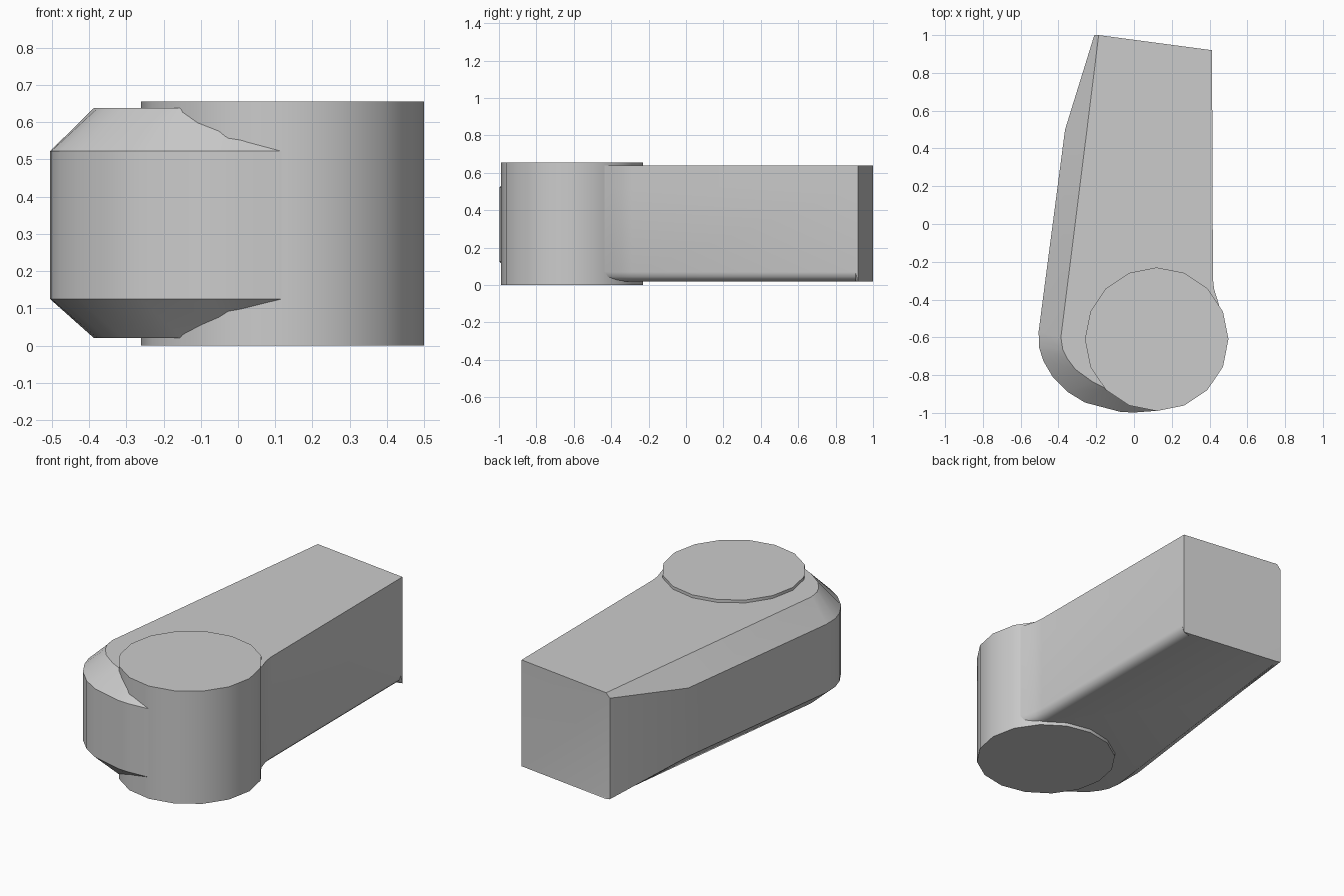
import bpy, bmesh, math
from mathutils import Vector

cube = bpy.data.objects.get("Cube")
if cube:
    bpy.data.objects.remove(cube, do_unlink=True)

BOTTOM, TOP = 0.02, 0.638
LOW, HIGH = 0.125, 0.522

grey = bpy.data.materials.new("plain grey")
grey.use_nodes = True
colour = (0.6, 0.6, 0.6, 1)
grey.diffuse_color = colour
grey.node_tree.nodes["Principled BSDF"].inputs["Base Color"].default_value = colour


def finish(obj, angle):
    obj.data.materials.append(grey)
    bpy.ops.object.select_all(action='DESELECT')
    obj.select_set(True)
    bpy.context.view_layer.objects.active = obj
    bpy.ops.object.shade_smooth_by_angle(angle=math.radians(angle))


def chamfered(outer, inner, low=LOW, high=HIGH):
    """Column of points from bottom to top, sloped at both ends."""
    a, b = Vector((*inner, BOTTOM)), Vector((*outer, low))
    return [a, a.lerp(b, 1 / 3), a.lerp(b, 2 / 3), b,
            Vector((*outer, high)), Vector((*inner, TOP))]


def rounded(x, y, r):
    """Column with a round lower edge facing +x and a square upper edge."""
    column = []
    for i in range(4):
        t = math.radians(30 * i)
        column.append(Vector((x - r + r * math.sin(t), y,
                              BOTTOM + r - r * math.cos(t))))
    return column + [Vector((x, y, HIGH)), Vector((x, y, TOP))]


# Arm: columns listed around its plan, from the far end past the rounded nose
columns = [
    chamfered((-0.21, 1.0), (-0.187, 1.0), 0.025, 0.612),
    chamfered((-0.365, 0.5), (-0.249, 0.5)),
    chamfered((-0.505, -0.57), (-0.387, -0.6)),
    chamfered((-0.502, -0.655), (-0.377, -0.665)),
    chamfered((-0.48, -0.725), (-0.355, -0.71)),
    chamfered((-0.43, -0.81), (-0.31, -0.77)),
    chamfered((-0.35, -0.89), (-0.22, -0.835)),
    chamfered((-0.26, -0.945), (-0.15, -0.87)),
    chamfered((-0.07, -0.995), (-0.03, -0.885)),
    chamfered((0.0, -0.998), (0.03, -0.88)),
    chamfered((0.12, -0.989), (0.12, -0.87)),
    rounded(0.458, -0.46, 0.05),
    rounded(0.44, -0.395, 0.05),
    rounded(0.424, -0.345, 0.05),
    rounded(0.418, -0.29, 0.05),
    rounded(0.413, 0.905, 0.05),
    rounded(0.413, 0.92, 0.0),
]
bm = bmesh.new()
grid = [[bm.verts.new(p) for p in column] for column in columns]
for a, b in zip(grid, grid[1:] + grid[:1]):
    for k in range(len(a) - 1):
        bm.faces.new((a[k], b[k], b[k + 1], a[k + 1]))
bm.faces.new([c[-1] for c in grid])
bm.faces.new([c[0] for c in reversed(grid)])
bmesh.ops.remove_doubles(bm, verts=bm.verts, dist=0.0005)
bmesh.ops.recalc_face_normals(bm, faces=bm.faces)
mesh = bpy.data.meshes.new("arm")
bm.to_mesh(mesh)
bm.free()
arm = bpy.data.objects.new("arm", mesh)
bpy.context.collection.objects.link(arm)
finish(arm, 40)

# Upright round post at the front
bpy.ops.mesh.primitive_cylinder_add(vertices=16, radius=0.38, depth=0.655,
                                    location=(0.12, -0.61, 0.3275))
post = bpy.context.object
post.name = "round_post"
finish(post, 30)
